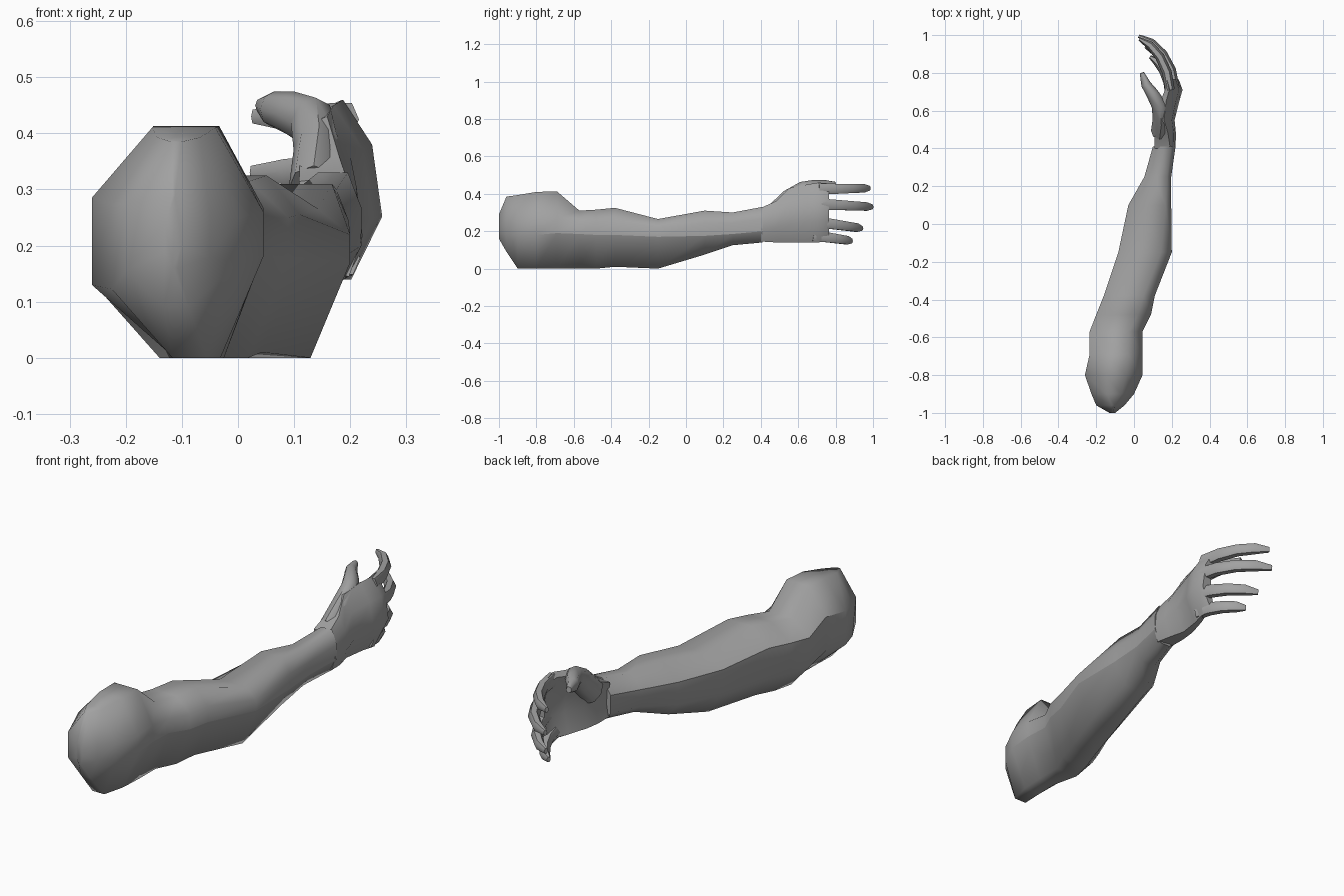
import bpy, bmesh, math
from mathutils import Vector

if "Cube" in bpy.data.objects:
    bpy.data.objects.remove(bpy.data.objects["Cube"])

skin = bpy.data.materials.new("grey")
skin.diffuse_color = (0.36, 0.36, 0.36, 1)
skin.use_nodes = True
skin.node_tree.nodes["Principled BSDF"].inputs["Base Color"].default_value = skin.diffuse_color


def loft(name, rings, angle=40, creases=()):
    """Skin a list of equal-length point rings, cap both ends, sharpen given columns."""
    bm = bmesh.new()
    vs = [[bm.verts.new(p) for p in ring] for ring in rings]
    n = len(rings[0])
    for a, b in zip(vs, vs[1:]):
        for i in range(n):
            j = (i + 1) % n
            bm.faces.new((a[i], a[j], b[j], b[i]))
    bm.faces.new(vs[0][::-1])
    bm.faces.new(vs[-1])
    bmesh.ops.recalc_face_normals(bm, faces=bm.faces)
    me = bpy.data.meshes.new(name)
    bm.to_mesh(me)
    bm.free()
    me.materials.append(skin)
    ob = bpy.data.objects.new(name, me)
    bpy.context.collection.objects.link(ob)
    bpy.context.view_layer.objects.active = ob
    ob.select_set(True)
    bpy.ops.object.shade_smooth_by_angle(angle=math.radians(angle))
    ob.select_set(False)
    for e in me.edges:
        a, b = e.vertices
        if abs(a - b) == n and a % n in creases and min(a, b) >= 3 * n:
            e.use_edge_sharp = True
    return ob


def tube(name, path, sizes, sides=6):
    """Tapered digit: sizes are (half width, half height) per path point."""
    pts = [Vector(p) for p in path]
    rings = []
    for k, (p, (w, h)) in enumerate(zip(pts, sizes)):
        d = pts[min(k + 1, len(pts) - 1)] - pts[max(k - 1, 0)]
        side = Vector((d.y, -d.x, 0)).normalized()
        up = side.cross(d).normalized()
        rings.append([p + side * w * math.cos(t) + up * h * math.sin(t)
                      for t in (math.tau * i / sides for i in range(sides))])
    return loft(name, rings, 55)


# Arm: y, left x, right x, bottom z, top z, crease z,
#      then u of top right, top left and bottom left corners
ARM = [
    (-1.00, -.13, -.10, .16, .29, .20, .60, .40, .45),
    (-.96, -.20, -.05, .09, .385, .18, .66, .54, .45),
    (-.90, -.225, .00, .00, .393, .17, .70, .36, .48),
    (-.80, -.26, .045, .00, .41, .18, .72, .35, .48),
    (-.69, -.235, .045, .00, .413, .19, .72, .30, .44),
    (-.57, -.235, .045, .00, .31, .185, .74, .32, .34),
    (-.48, -.20, .09, .00, .315, .18, .76, .33, .28),
    (-.38, -.16, .11, .01, .325, .18, .78, .33, .26),
    (-.15, -.083, .20, .00, .265, .17, .80, .33, .26),
    (.10, -.03, .197, .075, .31, .175, .87, .35, .22),
    (.25, .055, .197, .125, .30, .185, .85, .35, .25),
    (.41, .10, .22, .14, .33, .20, .80, .35, .30),
]
arm = []
for y, xl, xr, zb, zt, c, u2, u3, u6 in ARM:
    # section: u across, v from -1 (bottom) through 0 (outer crease) to 1 (top)
    vo, vl = (.35, -.28) if y < -.6 else (.52, -.42)
    section = [(1, 0), (1, vo), (u2, 1), (u3, 1), (0, .46), (0, vl), (u6, -1), (.75, -1)]
    arm.append([(xl + (xr - xl) * u, y, c + v * ((zt - c) if v > 0 else (c - zb)))
                for u, v in section])
loft("arm", arm, 72, (0, 4))

# Palm: arched slab standing on edge; y, outer x, bottom z, top z, thickness, arch
PALM = [
    (.40, .220, .145, .325, .10, .4),
    (.48, .222, .14, .36, .095, .6),
    (.55, .215, .14, .43, .08, .8),
    (.65, .240, .14, .45, .072, 1),
    (.71, .257, .14, .46, .065, 1),
    (.765, .237, .15, .455, .045, .9),
]
ARCH = [(0, .055), (.35, 0), (.75, .018), (1, .07)]
palm = []
for y, x, zb, zt, t, k in PALM:
    outer = [(x - d * k, y, zb + f * (zt - zb)) for f, d in ARCH]
    inner = [(x - t - d * k * .4, y, zb + (.06 + f * .88) * (zt - zb)) for f, d in ARCH]
    palm.append(outer + inner[::-1])
loft("palm", palm, 50)

# Fingers: one shared curl stretched between knuckle and tip
CURL = [(0, 0), (.1, .35), (.33, .65), (.66, .88), (1, 1)]
WIDTH = [(.026, .034), (.026, .031), (.025, .028), (.022, .026), (.009, .014)]
FINGERS = {
    "index_finger": ((.19, .71, .425), (.028, .98, .43)),
    "middle_finger": ((.215, .72, .345), (.025, .995, .33)),
    "ring_finger": ((.218, .70, .25), (.06, .94, .215)),
    "little_finger": ((.192, .68, .178), (.085, .885, .148)),
}
for name, (a, b) in FINGERS.items():
    path = [(a[0] + (b[0] - a[0]) * fx, a[1] + (b[1] - a[1]) * fy,
             a[2] + (b[2] - a[2]) * fy) for fx, fy in CURL]
    tube(name, path, WIDTH)

# Thumb rising from the heel of the hand
tube("thumb",
     [(.138, .49, .30), (.143, .56, .37), (.132, .63, .42),
      (.097, .69, .435), (.063, .74, .443), (.042, .80, .45)],
     [(.048, .06), (.044, .058), (.04, .048), (.033, .04), (.026, .032), (.012, .014)], 8)
